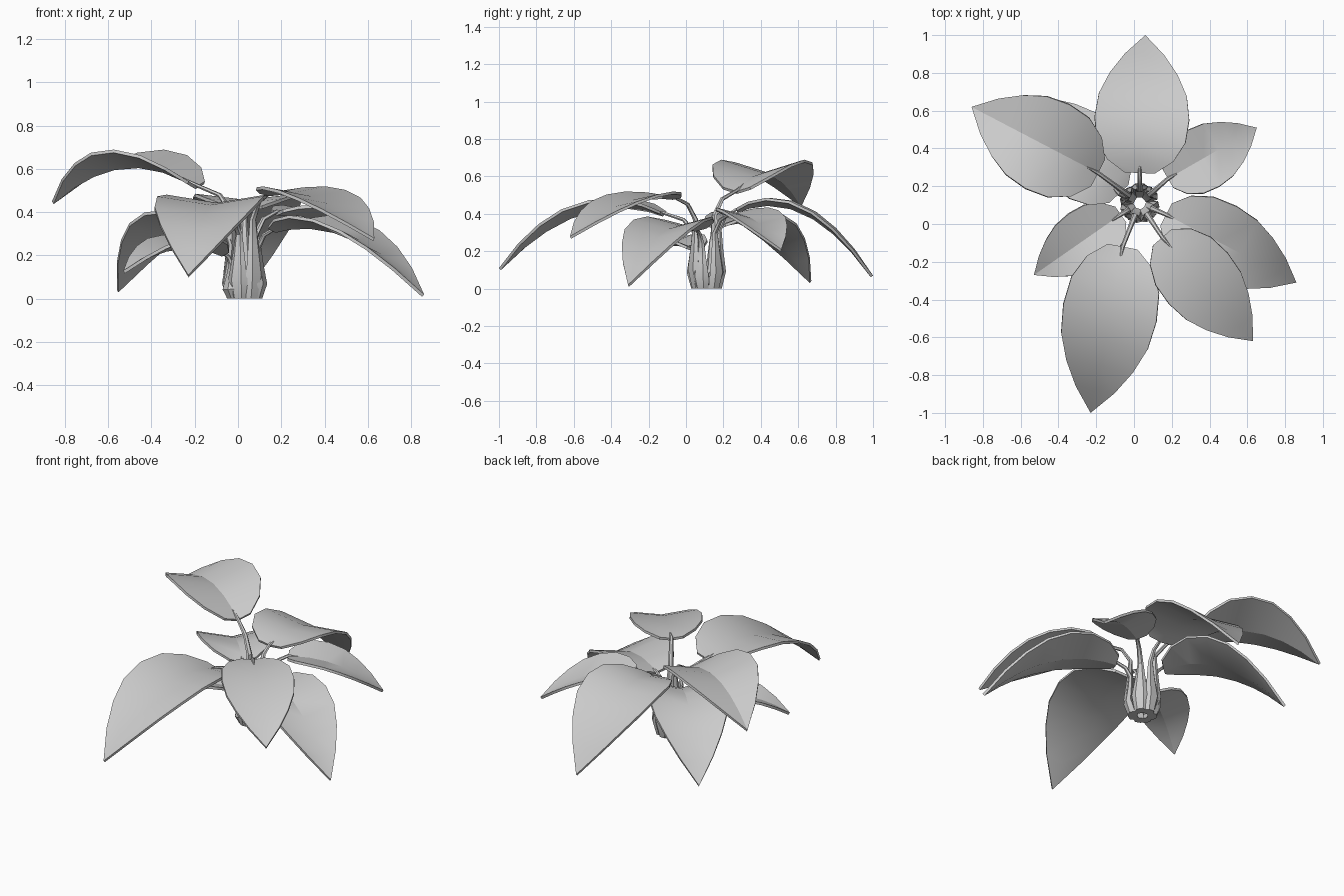
import bpy, bmesh, math
from mathutils import Vector

if "Cube" in bpy.data.objects:
    bpy.data.objects.remove(bpy.data.objects["Cube"])

CROWN = Vector((0.03, 0.11, 0))
# name, base of blade, tip, half width, midrib height at the middle, edge lift
LEAVES = [
    ("back",        (0.03, 0.27, 0.42),  (0.06, 1.00, 0.07),   0.25, 0.435, 0.03),
    ("upper_left",  (-0.19, 0.27, 0.52), (-0.86, 0.62, 0.45),  0.25, 0.62, 0.07),
    ("right_back",  (0.18, 0.24, 0.40),  (0.65, 0.51, 0.21),   0.17, 0.375, 0.04),
    ("front_right", (0.15, -0.07, 0.49), (0.63, -0.62, 0.28),  0.205, 0.47, 0.03),
    ("right",       (0.17, 0.05, 0.32),  (0.86, -0.31, 0.02),  0.21, 0.315, 0.05),
    ("front",       (-0.06, -0.12, 0.40), (-0.23, -1.0, 0.11), 0.25, 0.43, 0.04),
    ("left_front",  (-0.07, 0.05, 0.21), (-0.53, -0.27, 0.13), 0.16, 0.245, 0.05),
    ("left_back",   (-0.08, 0.16, 0.33), (-0.56, 0.67, 0.04),  0.22, 0.345, 0.05),
]
# blade outline: position along the midrib, width fraction
OUTLINE = [(0, 0.32), (0.09, 0.70), (0.23, 0.94), (0.40, 1.0),
           (0.57, 0.93), (0.72, 0.72), (0.86, 0.42), (1, 0)]


def finish(bm, name, angle):
    bmesh.ops.recalc_face_normals(bm, faces=bm.faces)
    me = bpy.data.meshes.new(name)
    bm.to_mesh(me)
    bm.free()
    ob = bpy.data.objects.new(name, me)
    bpy.context.collection.objects.link(ob)
    bpy.ops.object.select_all(action='DESELECT')
    ob.select_set(True)
    bpy.context.view_layer.objects.active = ob
    bpy.ops.object.shade_smooth_by_angle(angle=math.radians(angle))


def blade(name, base, tip, half, zmid, lift):
    base, tip = Vector(base), Vector(tip)
    axis = Vector((tip.x - base.x, tip.y - base.y, 0)).normalized()
    side = Vector((-axis.y, axis.x, 0))
    m = 0.42
    bm = bmesh.new()
    rows = []
    for t, w in OUTLINE:
        p = base.lerp(tip, t)
        # arched midrib through base, middle and tip
        p.z = (base.z * (t - m) * (t - 1) / m + zmid * t * (t - 1) / (m * (m - 1))
               + tip.z * t * (t - m) / (1 - m))
        up = Vector((0, 0, lift * w))
        rows.append([bm.verts.new(p + side * half * w * k + up * abs(k) ) for k in (-1, 0, 1)])
    for a, b in zip(rows, rows[1:]):
        for i in (0, 1):
            bm.faces.new((a[i], a[i + 1], b[i + 1], b[i]))
    bmesh.ops.remove_doubles(bm, verts=bm.verts, dist=0.0005)
    bmesh.ops.recalc_face_normals(bm, faces=bm.faces)
    bmesh.ops.solidify(bm, geom=bm.faces[:], thickness=0.015)
    finish(bm, name + "_leaf", 25)


def stem(name, base, tip, zmid):
    base, tip = Vector(base), Vector(tip)
    out = Vector((base.x - CROWN.x, base.y - CROWN.y, 0)).normalized()
    h = base.z
    inner = base.lerp(tip, 0.1)
    inner.z = base.z + (zmid - base.z) * 0.3 + 0.008
    # path point, tangential half width, half thickness
    path = [(CROWN + out * 0.055, 0.035, 0.030),
            (CROWN + out * 0.085 + Vector((0, 0, 0.22 * h)), 0.048, 0.022),
            (CROWN + out * 0.075 + Vector((0, 0, 0.5 * h)), 0.030, 0.016),
            (CROWN + out * 0.07 + Vector((0, 0, 0.75 * h)), 0.017, 0.012),
            ((CROWN + out * 0.07).lerp(base, 0.35) * 1, 0.013, 0.010),
            (base + Vector((0, 0, 0.004)), 0.011, 0.009),
            (inner, 0.004, 0.004)]
    path[4][0].z = 0.92 * h
    bm = bmesh.new()
    side = Vector((-out.y, out.x, 0))
    rings = []
    for i, (p, w, d) in enumerate(path):
        a, b = path[max(i - 1, 0)][0], path[min(i + 1, len(path) - 1)][0]
        n = out if i == 0 else side.cross((b - a).normalized()).normalized()
        rings.append([bm.verts.new(p + side * w * math.cos(k * math.pi / 3)
                                   + n * d * math.sin(k * math.pi / 3)) for k in range(6)])
    for r, s in zip(rings, rings[1:]):
        for k in range(6):
            bm.faces.new((r[k], r[(k + 1) % 6], s[(k + 1) % 6], s[k]))
    bm.faces.new(rings[0])
    bm.faces.new(rings[-1])
    finish(bm, name + "_stem", 35)


for name, base, tip, half, zmid, lift in LEAVES:
    blade(name, base, tip, half, zmid, lift)
    stem(name, base, tip, zmid)
